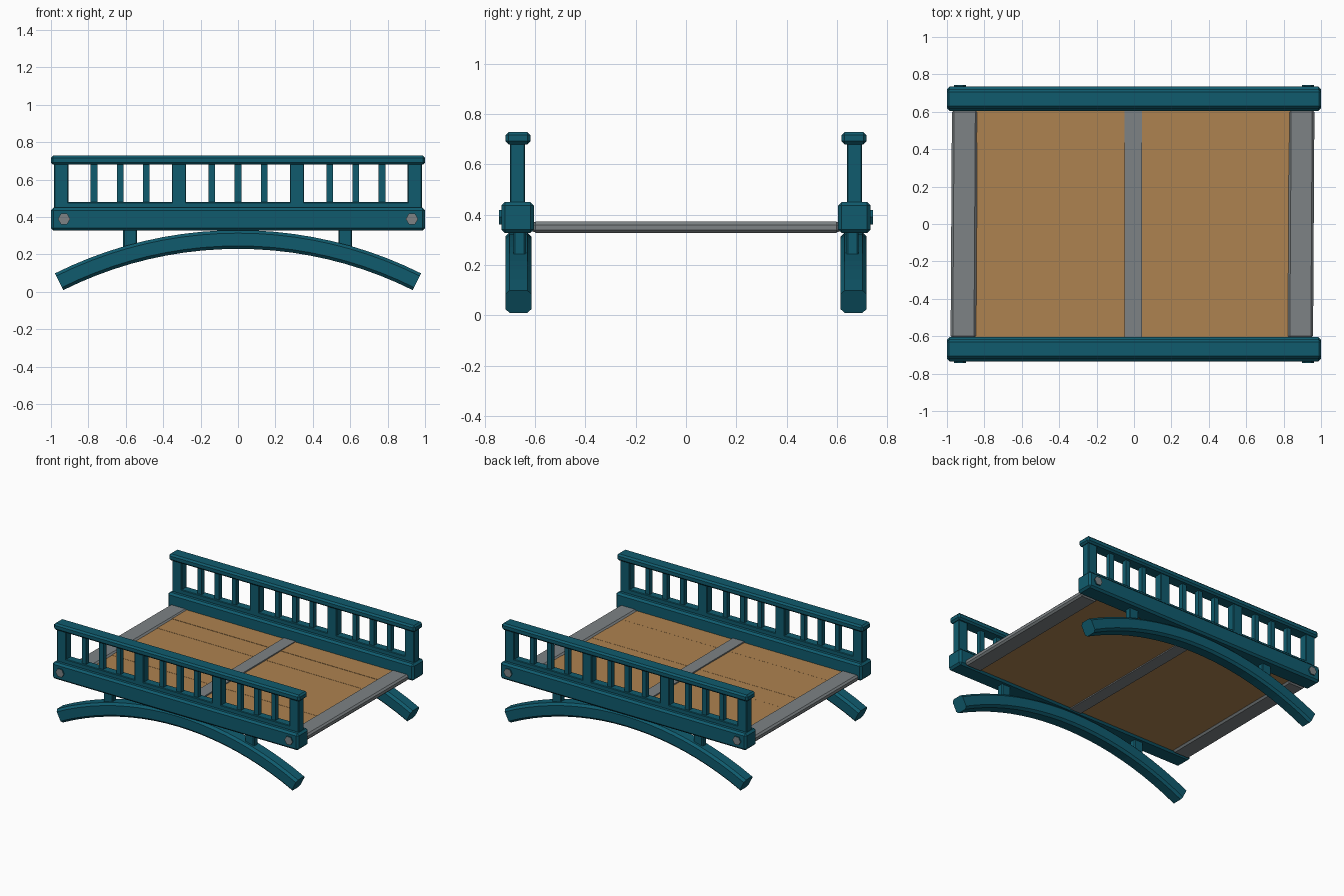
import bpy, bmesh, math, random
from mathutils import Vector

if "Cube" in bpy.data.objects:
    bpy.data.objects.remove(bpy.data.objects["Cube"])

random.seed(4)


def material(name, rgb):
    m = bpy.data.materials.new(name)
    m.diffuse_color = (*rgb, 1)
    m.use_nodes = True
    m.node_tree.nodes["Principled BSDF"].inputs["Base Color"].default_value = m.diffuse_color
    return m


TEAL = material("teal paint", (0.005, 0.105, 0.155))
WOOD = material("plank wood", (0.42, 0.225, 0.08))
GREY = material("grey metal", (0.205, 0.225, 0.235))


def finish(name, bm, mats, bevel=0):
    bmesh.ops.recalc_face_normals(bm, faces=bm.faces)
    me = bpy.data.meshes.new(name)
    bm.to_mesh(me)
    bm.free()
    for m in mats:
        me.materials.append(m)
    ob = bpy.data.objects.new(name, me)
    bpy.context.collection.objects.link(ob)
    if bevel:
        mod = ob.modifiers.new("edge", "BEVEL")
        mod.width = bevel
        mod.segments = 1
    return ob


def box(name, x, y, z, mat, bevel=0, skew=0):
    """Box from ranges; skew slides x along y."""
    bm = bmesh.new()
    bmesh.ops.create_cube(bm, size=1)
    for v in bm.verts:
        v.co = Vector([r[0] + (c + 0.5) * (r[1] - r[0]) for r, c in zip((x, y, z), v.co)])
        v.co.x += skew * v.co.y
    return finish(name, bm, [mat], bevel)


def arch(name, y0, y1):
    """Chamfered square section swept along a circular arc."""
    r0, r1, cz, c, steps = 2.09, 2.19, -1.86, 0.016, 20
    half = math.radians(26.55)
    section = [(r0, y0 + c), (r0, y1 - c), (r0 + c, y1), (r1 - c, y1),
               (r1, y1 - c), (r1, y0 + c), (r1 - c, y0), (r0 + c, y0)]
    bm = bmesh.new()
    rings = []
    for i in range(steps + 1):
        a = -half + 2 * half * i / steps
        rings.append([bm.verts.new((r * math.sin(a), y, cz + r * math.cos(a)))
                      for r, y in section])
    for p, q in zip(rings, rings[1:]):
        for k in range(8):
            n = (k + 1) % 8
            bm.faces.new((p[k], p[n], q[n], q[k]))
    bm.faces.new(rings[0])
    bm.faces.new(rings[-1])
    return finish(name, bm, [TEAL])


def bolt(name, x, s):
    """Hexagonal boss with a grey outer face."""
    bm = bmesh.new()
    pts = [(0.033 * math.cos(k * math.pi / 3), 0.033 * math.sin(k * math.pi / 3))
           for k in range(6)]
    base = bm.faces.new([bm.verts.new((x + a, s * 0.72, 0.39 + b)) for a, b in pts])
    ext = bmesh.ops.extrude_face_region(bm, geom=[base])
    for v in ext["geom"]:
        if isinstance(v, bmesh.types.BMVert):
            v.co.y = s * 0.743
    bmesh.ops.recalc_face_normals(bm, faces=bm.faces)
    for f in bm.faces:
        f.material_index = int(f.normal.y * s > 0.9)
    return finish(name, bm, [TEAL, GREY])


def span(c, w):
    return (c - w / 2, c + w / 2)


# Two railing sides with their supporting arches
for side, s in (("front", -1), ("back", 1)):
    def yr(a, b):
        return tuple(sorted((s * a, s * b)))
    box(side + "_beam", (-1, 1), yr(0.605, 0.734), (0.327, 0.45), TEAL, 0.014)
    box(side + "_lower_rail", (-0.93, 0.93), yr(0.64, 0.70), (0.44, 0.48), TEAL, 0.004)
    box(side + "_top_rail", (-1, 1), yr(0.618, 0.718), (0.68, 0.728), TEAL, 0.012)
    for i, x in enumerate((-0.945, -0.315, 0.315, 0.945)):
        box(f"{side}_post_{i}", span(x, 0.076), yr(0.64, 0.70), (0.44, 0.69), TEAL, 0.004)
    for i, x in enumerate((-0.77, -0.63, -0.49, -0.14, 0, 0.14, 0.49, 0.63, 0.77)):
        box(f"{side}_baluster_{i}", span(x, 0.035), span(s * 0.67, 0.035),
            (0.47, 0.69), TEAL)
    arch(side + "_arch", *yr(0.615, 0.717))
    for i, x in enumerate((-0.577, 0.573)):
        box(f"{side}_brace_{i}", span(x, 0.074), yr(0.637, 0.686), (0.235, 0.34), TEAL, 0.006)
    for i, x in enumerate((-0.93, 0.93)):
        bolt(f"{side}_bolt_{i}", x, s)

# Deck planks with slightly uneven heights
COUNT = 7
for i in range(COUNT):
    y0 = -0.61 + 1.22 * i / COUNT
    dz = random.uniform(-0.002, 0.002)
    box(f"plank_{i}", (-0.86, 0.85), (y0, y0 + 1.22 / COUNT),
        (0.34, 0.362 + dz), WOOD)

# Metal cross strips over the deck
box("left_strip", (-0.977, -0.84), (-0.61, 0.61), (0.327, 0.372), GREY, 0.012, 0.006)
box("middle_strip", (-0.05, 0.043), (-0.61, 0.61), (0.332, 0.37), GREY)
box("right_strip", (0.825, 0.961), (-0.61, 0.61), (0.327, 0.372), GREY, 0.012, 0.006)
